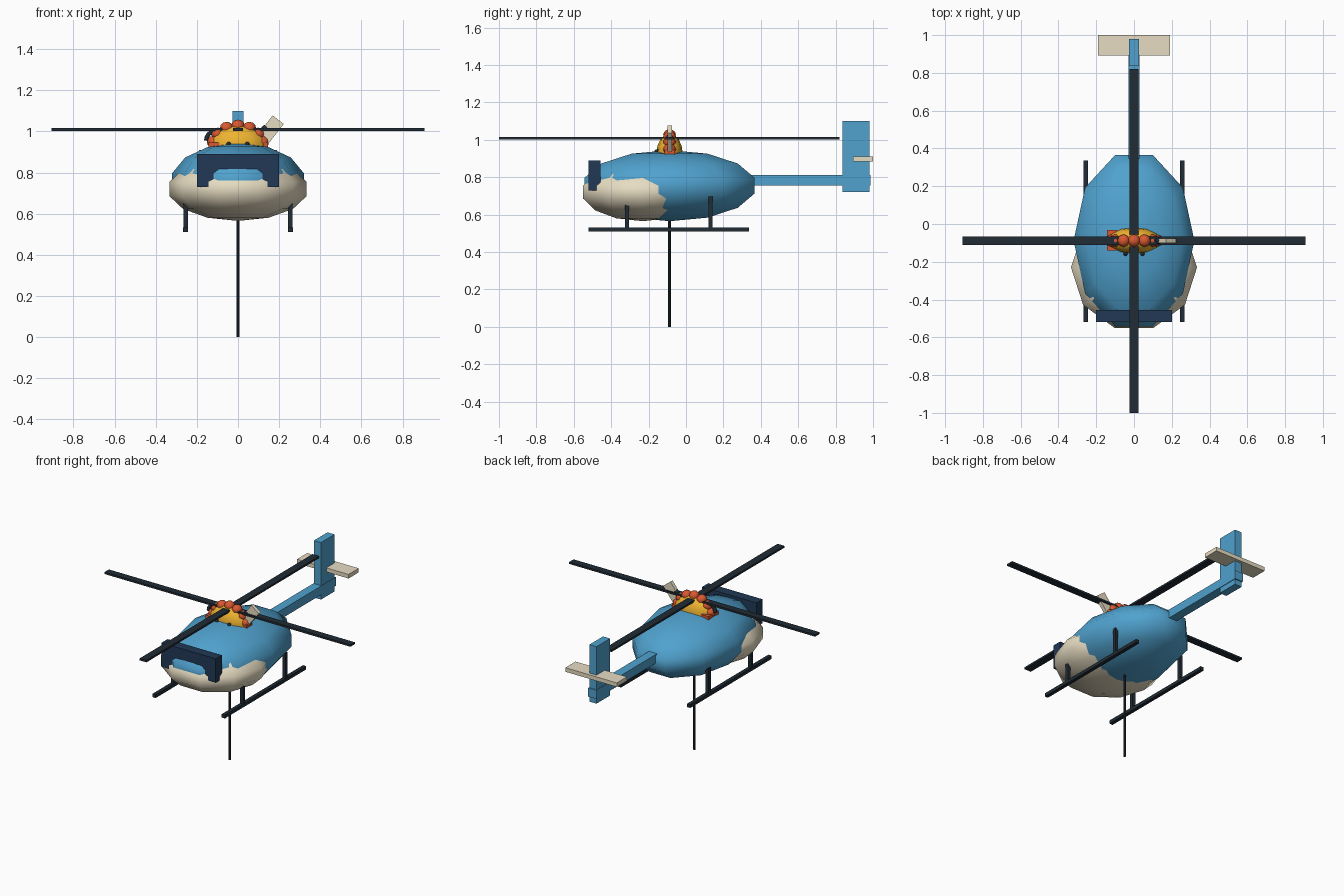
import bpy, bmesh, math
from mathutils import Matrix, Vector

if "Cube" in bpy.data.objects:
    bpy.data.objects.remove(bpy.data.objects["Cube"])


def material(name, rgb):
    m = bpy.data.materials.new(name)
    m.diffuse_color = (*rgb, 1)
    m.use_nodes = True
    m.node_tree.nodes["Principled BSDF"].inputs["Base Color"].default_value = m.diffuse_color
    return m


BLUE = material("blue", (0.08, 0.36, 0.62))
CREAM = material("cream", (0.80, 0.72, 0.54))
NAVY = material("navy", (0.015, 0.04, 0.09))
DARK = material("dark", (0.015, 0.025, 0.035))
YELLOW = material("yellow", (0.85, 0.45, 0.03))
RED = material("red", (0.70, 0.10, 0.03))
CY = -0.088  # rotor axis


def finish(name, bm, mat, smooth=False):
    me = bpy.data.meshes.new(name)
    bmesh.ops.recalc_face_normals(bm, faces=bm.faces)
    for f in bm.faces:
        f.smooth = smooth
    bm.to_mesh(me)
    bm.free()
    ob = bpy.data.objects.new(name, me)
    bpy.context.collection.objects.link(ob)
    me.materials.append(mat)
    return ob


def box(name, lo, hi, mat, tilt=0):
    lo, hi = Vector(lo), Vector(hi)
    bm = bmesh.new()
    bmesh.ops.create_cube(bm, size=1)
    bmesh.ops.scale(bm, vec=hi - lo, verts=bm.verts)
    bmesh.ops.rotate(bm, matrix=Matrix.Rotation(tilt, 3, 'Y'), verts=bm.verts)
    bmesh.ops.translate(bm, vec=(lo + hi) / 2, verts=bm.verts)
    return finish(name, bm, mat)


def ellipsoid(name, centre, radii, mat, seg=10, rings=7):
    bm = bmesh.new()
    bmesh.ops.create_uvsphere(bm, u_segments=seg, v_segments=rings, radius=1)
    # keep a row of vertices on the x axis
    if max(v.co.y for v in bm.verts) > max(v.co.x for v in bm.verts) + 1e-4:
        bmesh.ops.rotate(bm, matrix=Matrix.Rotation(math.pi / 2, 3, 'Z'), verts=bm.verts)
    bmesh.ops.scale(bm, vec=radii, verts=bm.verts)
    bmesh.ops.translate(bm, vec=centre, verts=bm.verts)
    return finish(name, bm, mat, True)


# fuselage, nose and windshield
ellipsoid("fuselage", (0, CY, 0.755), (0.328, 0.49, 0.19), BLUE)
ellipsoid("nose_panel", (0, -0.23, 0.72), (0.342, 0.345, 0.155), CREAM)
box("windshield", (-0.2, -0.52, 0.73), (0.2, -0.456, 0.89), NAVY)

# tail
box("tail_boom", (-0.03, 0.28, 0.755), (0.03, 0.987, 0.813), BLUE)
box("tail_fin", (-0.026, 0.837, 0.72), (0.026, 0.98, 1.10), BLUE)
box("stabiliser", (-0.19, 0.893, 0.883), (0.19, 1.0, 0.91), CREAM)

# landing skids
for side, x in (("left", -0.255), ("right", 0.255)):
    box(side + "_skid", (x - 0.012, -0.52, 0.51), (x + 0.012, 0.337, 0.532), DARK)
    for pos, y in (("front", -0.316), ("rear", 0.13)):
        box(f"{side}_{pos}_strut", (x - 0.011, y - 0.011, 0.52),
            (x + 0.011, y + 0.011, 0.70), DARK)

# rotor blades
box("rotor_blade_cross", (-0.907, CY - 0.023, 1.003), (0.907, CY + 0.023, 1.016), DARK)
box("rotor_blade_long", (-0.025, -1.0, 1.003), (0.025, 0.82, 1.016), DARK)

# display rod underneath
bm = bmesh.new()
bmesh.ops.create_cone(bm, cap_ends=True, segments=8, radius1=0.008, radius2=0.008, depth=0.6,
                      matrix=Matrix.Translation((0, CY, 0.3)))
finish("stand_rod", bm, DARK)

# hub: yellow dome with an arch of red lumps
ellipsoid("hub_dome", (0, CY, 0.93), (0.14, 0.07, 0.10), YELLOW, 12, 8)
for i in range(7):
    a = math.pi * (i + 0.3) / 6.6
    ellipsoid(f"hub_lump_{i}", (0.12 * math.cos(a), CY, 0.935 + 0.092 * math.sin(a)),
              (0.033, 0.034, 0.03), RED, 8, 6)
for side, s in (("left", -1), ("right", 1)):
    ellipsoid(side + "_hub_stud", (0.045 * s, -0.157, 0.937), (0.012, 0.012, 0.012), DARK, 8, 6)
box("hub_left_block", (-0.143, -0.14, 0.92), (-0.09, -0.032, 0.945), RED)
box("hub_right_block", (0.09, -0.115, 0.92), (0.145, -0.06, 0.945), RED)

# hub side paddle and its joint
box("hub_paddle", (0.123, CY - 0.012, 0.945), (0.191, CY + 0.012, 1.07), CREAM, math.radians(38))
ellipsoid("paddle_joint", (0.13, CY, 1.015), (0.016, 0.018, 0.016), DARK, 8, 6)

# hub curved handle
cu = bpy.data.curves.new("hub_handle", 'CURVE')
cu.dimensions = '3D'
cu.bevel_depth = 0.012
cu.bevel_resolution = 1
cu.use_fill_caps = True
sp = cu.splines.new('POLY')
sp.points.add(5)
for i, p in enumerate(sp.points):
    a = math.pi / 2 * (1 + i / 5)
    p.co = (-0.10 + 0.055 * math.cos(a), CY, 0.955 + 0.05 * math.sin(a), 1)
cu.materials.append(DARK)
bpy.context.collection.objects.link(bpy.data.objects.new("hub_handle", cu))
